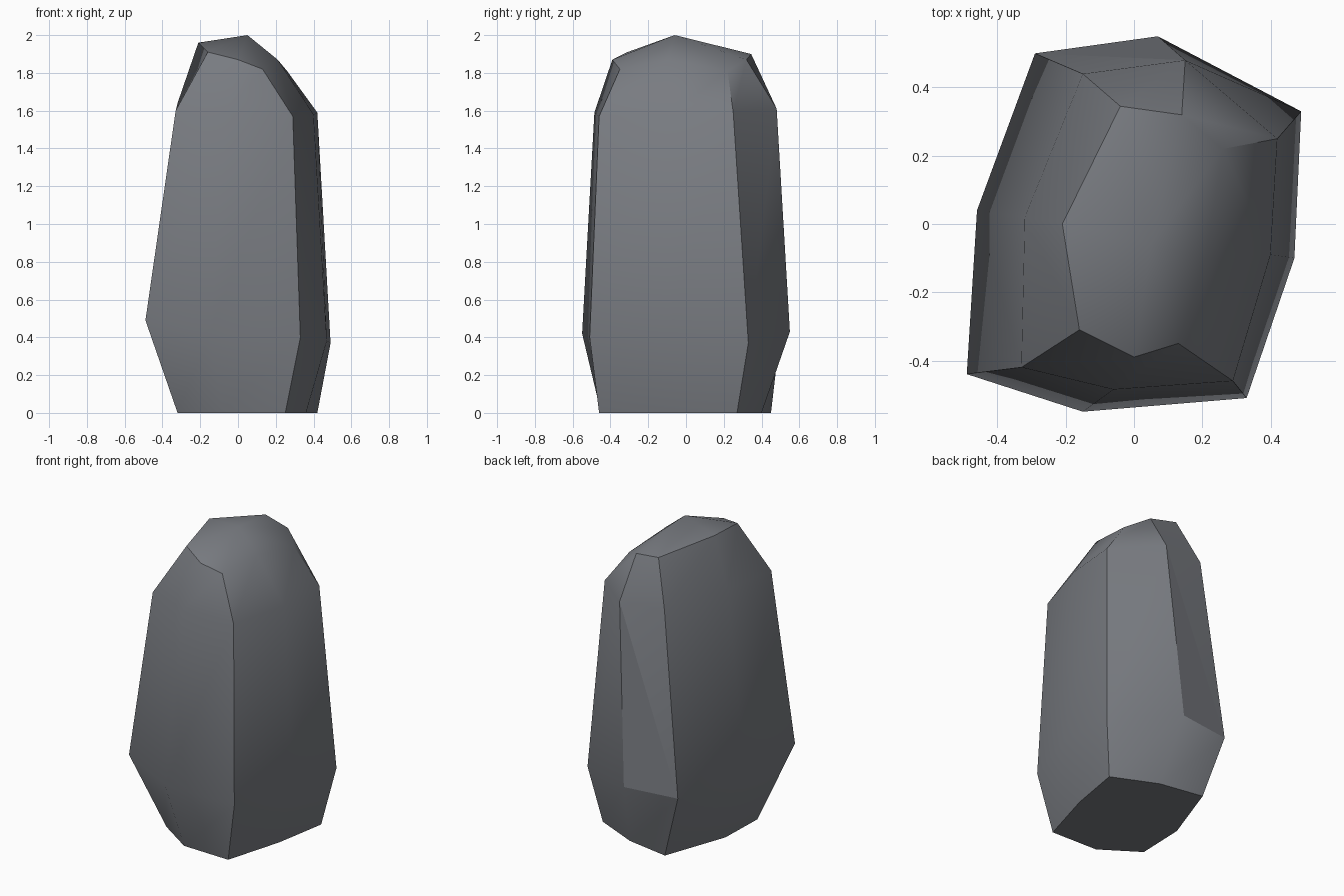
import bpy, bmesh, math

if "Cube" in bpy.data.objects:
    bpy.data.objects.remove(bpy.data.objects["Cube"])

# Standing boulder: four irregular eight-sided rings, bottom to top
rings = [
    # foot
    [(-.32, -.29, 0), (-.08, -.45, 0), (.25, -.46, 0), (.36, -.08, 0),
     (.42, .27, 0), (.13, .40, 0), (-.16, .45, 0), (-.31, .03, 0)],
    # widest girth
    [(-.49, -.44, .49), (-.15, -.55, .42), (.33, -.51, .40), (.47, -.10, .38),
     (.49, .33, .37), (.07, .55, .43), (-.29, .50, .43), (-.46, .04, .45)],
    # shoulder
    [(-.33, -.42, 1.60), (-.06, -.485, 1.59), (.29, -.46, 1.57), (.40, -.09, 1.58),
     (.42, .25, 1.59), (.15, .48, 1.61), (-.15, .44, 1.62), (-.32, .02, 1.64)],
    # crown
    [(-.16, -.31, 1.91), (0, -.39, 1.87), (.13, -.35, 1.82), (.21, -.10, 1.87),
     (.26, .22, 1.81), (.14, .32, 1.87), (-.04, .345, 1.90), (-.21, 0, 1.96)],
]

bm = bmesh.new()
loops = [[bm.verts.new(p) for p in ring] for ring in rings]
peak = bm.verts.new((.05, -.06, 2))
n = len(loops[0])
chip = None

# Side walls; the back panel is split into two triangles to make a flat chip
for level, (low, high) in enumerate(zip(loops, loops[1:])):
    for i in range(n):
        j = (i + 1) % n
        if level == 1 and i == 5:
            chip = bm.faces.new((low[i], low[j], high[i]))
            bm.faces.new((low[j], high[j], high[i]))
        else:
            bm.faces.new((low[i], low[j], high[j], high[i]))

# Faceted cap and flat underside
for i in range(n):
    bm.faces.new((loops[-1][i], loops[-1][(i + 1) % n], peak))
bm.faces.new(loops[0][::-1])
bmesh.ops.recalc_face_normals(bm, faces=bm.faces)
chip_index = list(bm.faces).index(chip)

mesh = bpy.data.meshes.new("boulder")
bm.to_mesh(mesh)
bm.free()
boulder = bpy.data.objects.new("boulder", mesh)
bpy.context.collection.objects.link(boulder)

stone = bpy.data.materials.new("grey stone")
stone.diffuse_color = (.19, .20, .22, 1)
stone.use_nodes = True
stone.node_tree.nodes["Principled BSDF"].inputs["Base Color"].default_value = stone.diffuse_color
mesh.materials.append(stone)

# Soft shading with crisp ridges, and the chip left flat
bpy.context.view_layer.objects.active = boulder
boulder.select_set(True)
bpy.ops.object.shade_smooth_by_angle(angle=math.radians(38))
mesh.polygons[chip_index].use_smooth = False
